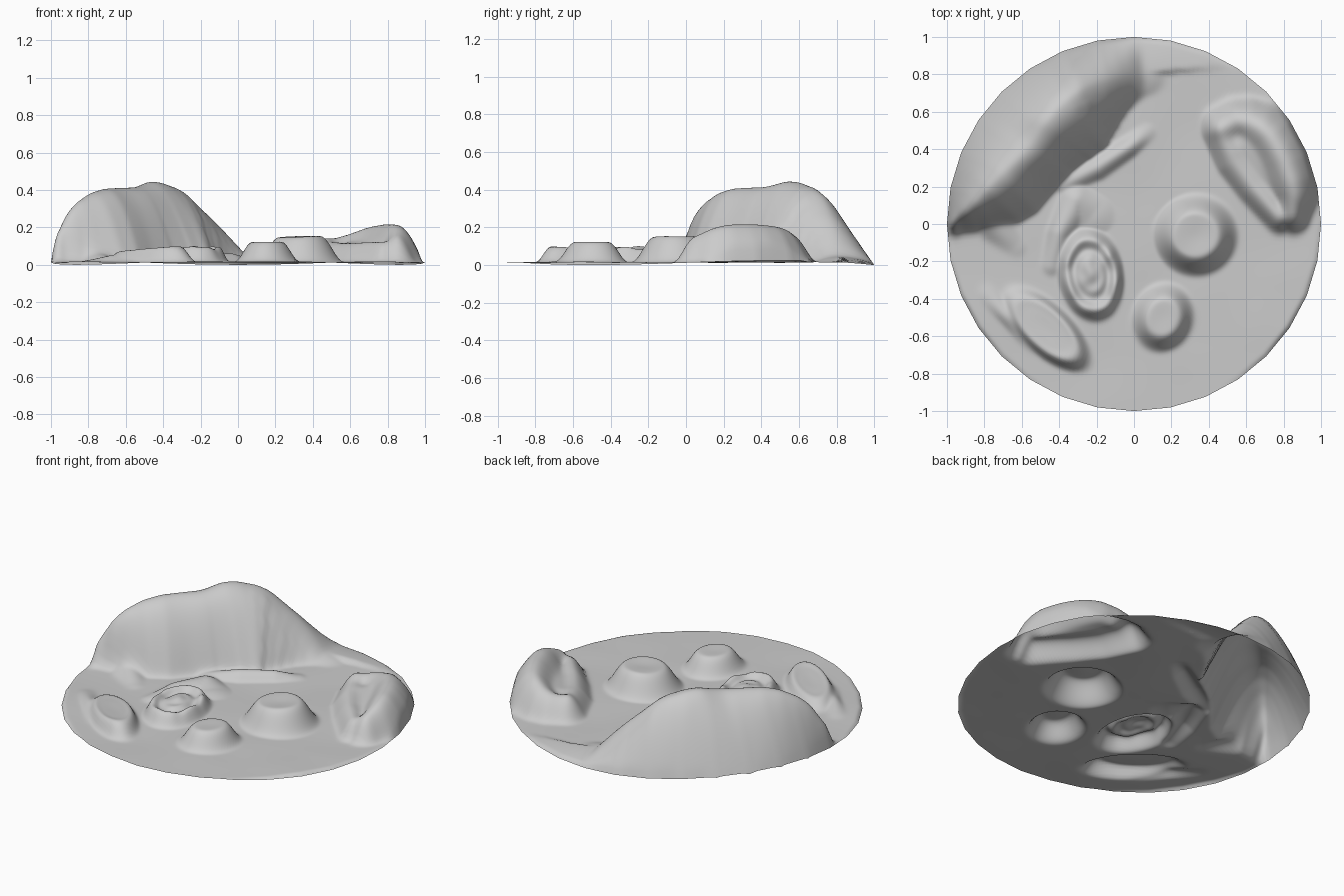
import bpy, bmesh, math
from mathutils import Vector, noise

if "Cube" in bpy.data.objects:
    bpy.data.objects.remove(bpy.data.objects["Cube"])

RINGS, SEGS, SIDES = 90, 256, 32


def lerp_table(table, t):
    if t <= table[0][0]:
        return table[0][1]
    for (a, u), (b, v) in zip(table, table[1:]):
        if t <= b:
            k = (t - a) / (b - a)
            k = k * k * (3 - 2 * k)
            return u + (v - u) * k
    return table[-1][1]


def rounded(pts):
    """Cut the corners of a path once, keeping its ends."""
    out = [pts[0]]
    for p, q in zip(pts, pts[1:]):
        for k in (.25, .75):
            out.append(tuple(a + (b - a) * k for a, b in zip(p, q)))
    return out + [pts[-1]]


def nearest(pts, x, y):
    """Distance to a path, side of it, and values interpolated along it."""
    best = None
    for p, q in zip(pts, pts[1:]):
        dx, dy = q[0] - p[0], q[1] - p[1]
        k = ((x - p[0]) * dx + (y - p[1]) * dy) / (dx * dx + dy * dy)
        k = min(1, max(0, k))
        ex, ey = x - p[0] - k * dx, y - p[1] - k * dy
        d = math.hypot(ex, ey)
        if best is None or d < best[0]:
            vals = [a + (b - a) * k for a, b in zip(p[2:], q[2:])]
            best = (d, dx * ey - dy * ex, vals)
    return best


def ridge(pts, x, y, power=1.3):
    """Rounded ridge; points are x, y, height, half width."""
    d, side, (h, w) = nearest(pts, x, y)
    t = d / w
    return h * (1 - t * t) ** power if t < 1 else 0


def mound(cx, cy, rx, ry, angle, table, x, y):
    """Elliptical landform with a radial height profile."""
    c, s = math.cos(angle), math.sin(angle)
    u = ((x - cx) * c + (y - cy) * s) / rx
    v = (-(x - cx) * s + (y - cy) * c) / ry
    return lerp_table(table, math.hypot(u, v)), u, v


# crest of the tall rock wall: x, y, height, inner slope width
WALL = rounded([(-.96, .02, .17, .07), (-.89, .08, .30, .14), (-.75, .22, .395, .28),
                (-.58, .38, .40, .25), (-.44, .58, .43, .33), (-.32, .70, .39, .34),
                (-.18, .76, .27, .27), (-.06, .79, .15, .18), (.05, .80, .03, .12)])
# outcrop on the right: outer crest, low inner lip and sloping inside
RIM = rounded([(.48, .52, .12, .12), (.58, .56, .145, .13), (.71, .50, .19, .16),
               (.80, .36, .20, .17), (.86, .18, .195, .15), (.85, .05, .14, .10)])
LIP = [(.46, .50, .11, .10), (.54, .34, .10, .11), (.64, .20, .10, .10), (.78, .04, .11, .09)]
FILL = [(.62, .43, .11, .2), (.78, .20, .10, .15)]
# thin creases beside the wall and the crater
CREASES = [
    [(-.38, .21, .02, .05), (-.2, .30, .05, .07), (-.03, .41, .045, .06), (.07, .49, .01, .05)],
    [(-.44, -.22, .02, .06), (-.40, -.05, .045, .07), (-.31, .12, .045, .10), (-.22, .05, .02, .12)],
    [(-.78, -.38, .01, .06), (-.67, -.50, .035, .05), (-.55, -.64, .01, .05)],
    [(-.75, .0, .05, .1), (-.63, -.12, .01, .06)],
]
TABLE_TOP = [(0, .97), (.52, 1), (1.1, 0)]
CRATER = [(0, .08), (.35, .07), (.55, .05), (.78, .08), (1.1, 0)]
OVAL = [(0, .85), (.6, .9), (.78, 1), (1.15, 0)]


def height(x, y):
    hs = []
    # tall wall
    d, side, (h, w) = nearest(WALL, x, y)
    if side > 0:
        t = d / (d + max(1.0 - math.hypot(x, y), 0) + 1e-4)
        t = max(t, d / .45)
        hs.append(h * max(0, 1 - t ** 1.7))
    elif d < w:
        t = d / w
        hs.append(h * (1 - t * t) ** 1.15)
    # right outcrop
    for path in (RIM, LIP, FILL):
        hs.append(ridge(path, x, y))
    # two round mounds
    m, u, v = mound(.33, -.06, .215, .21, 0, TABLE_TOP, x, y)
    hs.append(m * (.137 + .008 * u))
    m, u, v = mound(.155, -.50, .155, .18, -.3, TABLE_TOP, x, y)
    hs.append(m * .108)
    # ringed crater and long oval mound
    m, u, v = mound(-.23, -.27, .165, .24, .15, CRATER, x, y)
    n = noise.noise(Vector((x * 14, y * 14, 0)))
    hs.append(max(0, m * (1 + .2 * n)))
    m, u, v = mound(-.47, -.56, .27, .12, -.76, OVAL, x, y)
    hs.append(max(0, m * (.070 + .022 * u)))
    for c in CREASES:
        hs.append(ridge(c, x, y))
    top = sum(k ** 5 for k in hs if k > 0) ** .2
    # soft ground undulation
    g = .015 + .006 * noise.noise(Vector((x * 3, y * 3, 2)))
    top *= 1 + .03 * noise.noise(Vector((x * 6, y * 6, 5)))
    return g + top


# terrain disc: polar sheet with a faceted outline
bm = bmesh.new()
step = 2 * math.pi / SIDES
centre = bm.verts.new((0, 0, height(0, 0)))
prev = None
for i in range(1, RINGS + 1):
    ring = []
    for j in range(SEGS):
        a = 2 * math.pi * j / SEGS
        edge = math.cos(step / 2) / math.cos(a % step - step / 2)
        r = i / RINGS * (1 + (edge - 1) * (i / RINGS) ** 4)
        x, y = r * math.cos(a), r * math.sin(a)
        z = height(x, y)
        if i == RINGS:
            z = min(z, .012 + .012 * math.sin(3 * a))
        ring.append(bm.verts.new((x, y, z)))
    for j in range(SEGS):
        k = (j + 1) % SEGS
        if prev:
            bm.faces.new((prev[j], ring[j], ring[k], prev[k]))
        else:
            bm.faces.new((centre, ring[j], ring[k]))
    prev = ring
# weather the landforms, leaving the outline alone
inner = [v for v in bm.verts if not v.is_boundary]
for _ in range(3):
    bmesh.ops.smooth_vert(bm, verts=inner, factor=.5, use_axis_z=True)
mesh = bpy.data.meshes.new("rocky_ground")
bm.to_mesh(mesh)
bm.free()
ground = bpy.data.objects.new("rocky_ground", mesh)
bpy.context.collection.objects.link(ground)
for p in mesh.polygons:
    p.use_smooth = True
